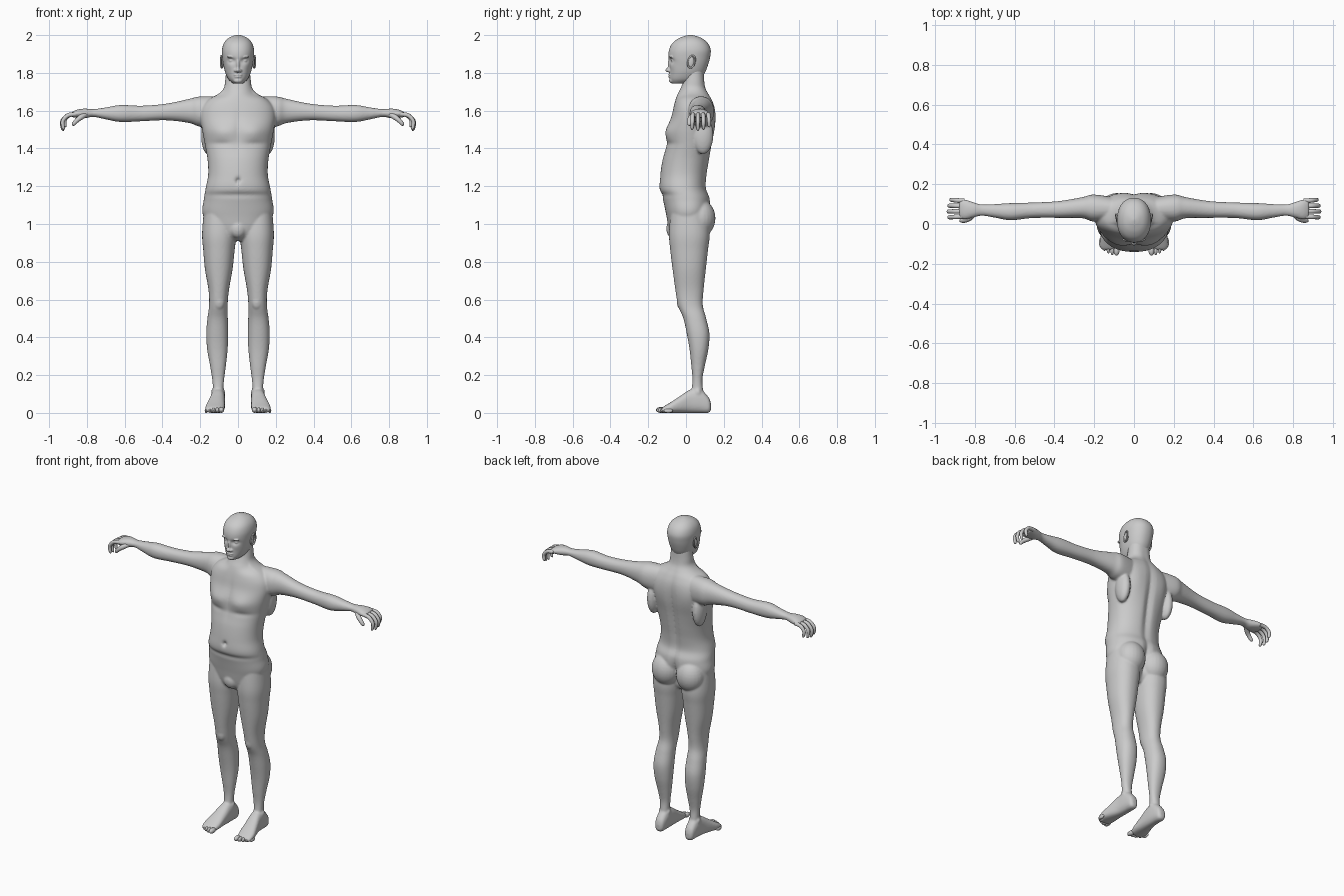
import bpy
import bmesh
import math
from mathutils import Matrix, Vector

old = bpy.data.objects.get("Cube")
if old:
    bpy.data.objects.remove(old, do_unlink=True)

skin = bpy.data.materials.new("skin_grey")
skin.use_nodes = True
skin.diffuse_color = (0.6, 0.6, 0.6, 1)
skin.node_tree.nodes["Principled BSDF"].inputs["Base Color"].default_value = (0.6, 0.6, 0.6, 1)

SIDES = (1, -1)


def spline(rings, steps):
    """Smooth interpolation through the given rings."""
    result = []
    last = len(rings) - 1
    for i in range(last):
        a, b = rings[max(i - 1, 0)], rings[i]
        c, d = rings[i + 1], rings[min(i + 2, last)]
        for k in range(steps):
            t = k / steps
            result.append([q + 0.5 * t * (r - p + t * (2 * p - 5 * q + 4 * r - s
                           + t * (3 * (q - r) + s - p)))
                           for p, q, r, s in zip(a, b, c, d)])
    result.append(list(rings[last]))
    return result


def loft(bm, axis, rings, side=1, power=2.2, count=48, steps=6):
    """Skin rings of (position, centre, half width, low edge, high edge)."""
    loops = []
    for t, centre, half, low, high in spline(rings, steps):
        loop = []
        for k in range(count):
            angle = math.tau * k / count
            c, s = math.cos(angle), math.sin(angle)
            u = centre + half * math.copysign(abs(c) ** (2 / power), c)
            v = (low + high) / 2 + (high - low) / 2 * math.copysign(abs(s) ** (2 / power), s)
            x, y, z = {"x": (t, u, v), "y": (u, t, v), "z": (u, v, t)}[axis]
            loop.append(bm.verts.new((x * side, y, z)))
        loops.append(loop)
    for one, two in zip(loops, loops[1:]):
        for k in range(count):
            n = (k + 1) % count
            bm.faces.new((one[k], one[n], two[n], two[k]))
    bm.faces.new(loops[0])
    bm.faces.new(loops[-1])
    return [v for loop in loops for v in loop]


def blob(bm, centre, radii, side=1):
    x, y, z = centre
    bmesh.ops.create_uvsphere(bm, u_segments=24, v_segments=16, radius=1,
                              matrix=Matrix.Translation((x * side, y, z)) @ Matrix.Diagonal((*radii, 1)))


def press(verts, x, z, sx, sz, depth, back=False, middle=0.0):
    """Push a soft dent (or a swelling, if negative) into the front or back."""
    for v in verts:
        if (v.co.y > middle) == back:
            soft = math.exp(-((v.co.x - x) / sx) ** 2 - ((v.co.z - z) / sz) ** 2)
            v.co.y += -depth * soft if back else depth * soft


def finish(name, bm, voxel=None, smooth=5):
    bmesh.ops.recalc_face_normals(bm, faces=bm.faces)
    mesh = bpy.data.meshes.new(name)
    bm.to_mesh(mesh)
    bm.free()
    mesh.polygons.foreach_set("use_smooth", [True] * len(mesh.polygons))
    mesh.materials.append(skin)
    obj = bpy.data.objects.new(name, mesh)
    bpy.context.collection.objects.link(obj)
    if voxel:
        fuse = obj.modifiers.new("fuse", "REMESH")
        fuse.mode = "VOXEL"
        fuse.voxel_size = voxel
        fuse.use_smooth_shade = True
        relax = obj.modifiers.new("relax", "SMOOTH")
        relax.iterations = smooth
    return obj


def tubes(name, paths, depth, cyclic=False):
    """Round tapered tubes along paths of (point, radius)."""
    curve = bpy.data.curves.new(name, "CURVE")
    curve.dimensions = "3D"
    curve.bevel_depth = depth
    curve.bevel_resolution = 4
    curve.use_fill_caps = True
    for path in paths:
        line = curve.splines.new("NURBS")
        line.points.add(len(path) - 1)
        for p, (co, radius) in zip(line.points, path):
            p.co = (*co, 1)
            p.radius = radius
        line.order_u = 3
        line.use_endpoint_u = not cyclic
        line.use_cyclic_u = cyclic
        line.resolution_u = 6
    curve.materials.append(skin)
    bpy.context.collection.objects.link(bpy.data.objects.new(name, curve))


# Torso and neck
body = bmesh.new()
torso = loft(body, "z", [
    (.91, 0, .04, -.05, .06), (.95, 0, .13, -.085, .09), (1.05, 0, .186, -.105, .125),
    (1.13, 0, .181, -.122, .128), (1.19, 0, .171, -.14, .108), (1.26, 0, .158, -.136, .112),
    (1.34, 0, .161, -.124, .125), (1.42, 0, .175, -.104, .138), (1.5, 0, .19, -.1, .152),
    (1.57, 0, .2, -.078, .157), (1.62, 0, .19, -.066, .152), (1.66, 0, .155, -.055, .137),
    (1.69, 0, .102, -.044, .12), (1.72, 0, .075, -.028, .105), (1.76, 0, .068, -.014, .098),
    (1.82, 0, .062, -.01, .095)], count=72, steps=9)
press(torso, 0, 1.23, .011, .014, .022)
press(torso, 0, 1.155, .2, .013, .007)
press(torso, 0, 1.5, .018, .09, .008)
press(torso, 0, 1.38, .022, .26, .016, back=True)
press(torso, 0, 1.02, .02, .08, .03, back=True)
for side in SIDES:
    press(torso, side * .085, 1.485, .06, .045, -.014)
    press(torso, side * .09, 1.425, .06, .014, .006)
    press(torso, side * .09, 1.69, .045, .025, .012)
    press(torso, side * .1, 1.53, .05, .08, -.006, back=True)

for side in SIDES:
    # Hips, flanks and groin
    blob(body, (.086, .073, 1.03), (.088, .083, .1), side)
    blob(body, (.16, .09, 1.47), (.035, .055, .1), side)
    # Arm and palm
    loft(body, "x", [
        (.08, .075, .055, 1.5, 1.675), (.2, .08, .068, 1.515, 1.675),
        (.26, .082, .053, 1.535, 1.662), (.38, .073, .042, 1.549, 1.637),
        (.51, .069, .039, 1.544, 1.626), (.62, .062, .043, 1.54, 1.63),
        (.7, .066, .034, 1.554, 1.617), (.765, .07, .028, 1.567, 1.608),
        (.81, .071, .039, 1.56, 1.611), (.85, .073, .05, 1.563, 1.606),
        (.88, .076, .045, 1.565, 1.593)], side)
    # Leg
    loft(body, "z", [
        (1.08, .1, .08, -.08, .11), (.95, .1, .09, -.09, .125), (.86, .101, .083, -.083, .116),
        (.76, .102, .073, -.071, .105), (.65, .102, .054, -.056, .093),
        (.57, .104, .049, -.042, .089), (.5, .108, .054, -.014, .107),
        (.42, .11, .058, .004, .124), (.335, .109, .054, .019, .118),
        (.25, .106, .042, .028, .1), (.18, .105, .032, .034, .087),
        (.125, .105, .028, .03, .09), (.05, .105, .03, .02, .1)], side)
    blob(body, (.1, -.025, .59), (.03, .024, .045), side)
    for x in (.078, .133):
        blob(body, (x, .062, .108), (.01, .016, .018), side)
    # Foot
    loft(body, "y", [
        (.132, .105, .015, .015, .05), (.118, .105, .029, 0, .085), (.07, .105, .036, 0, .13),
        (.02, .107, .039, 0, .122), (-.03, .114, .045, 0, .09), (-.08, .121, .051, 0, .057),
        (-.115, .124, .047, 0, .036), (-.13, .124, .036, .005, .025)], side, power=2.5)
blob(body, (0, -.07, .975), (.045, .034, .05))
finish("body", body, .006)

# Toes
toes = bmesh.new()
for side in SIDES:
    for k in range(5):
        width = .015 if k == 0 else .0105 - k * .0006
        x = .088 if k == 0 else .09 + k * .0195
        blob(toes, (x, -.132 + k * k * .0024, .0155 - k * .001),
             (width, .028 - k * .001, .0155 - k * .001), side)
finish("toes", toes)

# Fingers and thumbs
for side, label in zip(SIDES, ("left", "right")):
    paths = []
    for k, reach in enumerate((.94, 1, .94, .78)):
        y = .038 + k * .026
        spread = (k - 1.3) * .004
        shape = ((-.02, 0, 0, 1), (.02, .3, 0, 1.08), (.045, .6, -.012, 1), (.067, .8, -.04, .95),
                 (.062, 1, -.07, .85), (.058, 1, -.083, .7), (.056, 1, -.088, .15))
        paths.append([(Vector((side * (.868 + dx * reach), y + s * spread, 1.581 + dz * reach)), r)
                      for dx, s, dz, r in shape])
    thumb = ((.8, .055, 1.582, 1.2), (.825, .03, 1.57, 1.4), (.85, .018, 1.552, 1.15),
             (.868, .017, 1.533, 1), (.873, .018, 1.524, .75), (.875, .018, 1.52, .15))
    paths.append([(Vector((side * x, y, z)), r) for x, y, z, r in thumb])
    tubes("fingers_" + label, paths, .011)

# Head
head = bmesh.new()
skull = loft(head, "z", [
    (1.744, 0, .026, -.074, .02), (1.765, 0, .05, -.085, .075), (1.8, 0, .067, -.086, .1),
    (1.84, 0, .077, -.086, .116), (1.88, 0, .083, -.093, .127), (1.92, 0, .085, -.09, .131),
    (1.955, 0, .076, -.074, .117), (1.98, 0, .056, -.044, .09),
    (1.995, 0, .028, -.008, .055), (2.001, 0, .004, .018, .026)], count=72, steps=9)
for side in SIDES:
    # Eye sockets, cheeks, lids and nostrils
    press(skull, side * .034, 1.865, .02, .013, .014)
    press(skull, side * .042, 1.835, .02, .02, -.004)
    blob(head, (.034, -.064, 1.864), (.015, .014, .0105), side)
    blob(head, (.036, -.079, 1.884), (.024, .01, .006), side)
    blob(head, (.012, -.088, 1.812), (.009, .011, .009), side)
# Nose, lips and chin
blob(head, (0, -.084, 1.845), (.01, .013, .035))
blob(head, (0, -.094, 1.815), (.012, .015, .012))
blob(head, (0, -.084, 1.79), (.024, .0095, .0055))
blob(head, (0, -.083, 1.779), (.02, .01, .006))
blob(head, (0, -.074, 1.759), (.024, .016, .014))
finish("head", head, .004, 3)

# Ears with a raised rim
ears = bmesh.new()
rims = []
for side in SIDES:
    blob(ears, (.081, .026, 1.858), (.009, .017, .031), side)
    rims.append([(Vector((side * (.087 + .004 * math.cos(a)), .029 + .019 * math.cos(a) + .006 * math.sin(a),
                          1.859 + .034 * math.sin(a))), 1)
                 for a in (math.tau * k / 10 for k in range(10))])
finish("ears", ears)
tubes("ear_rims", rims, .0045, cyclic=True)
